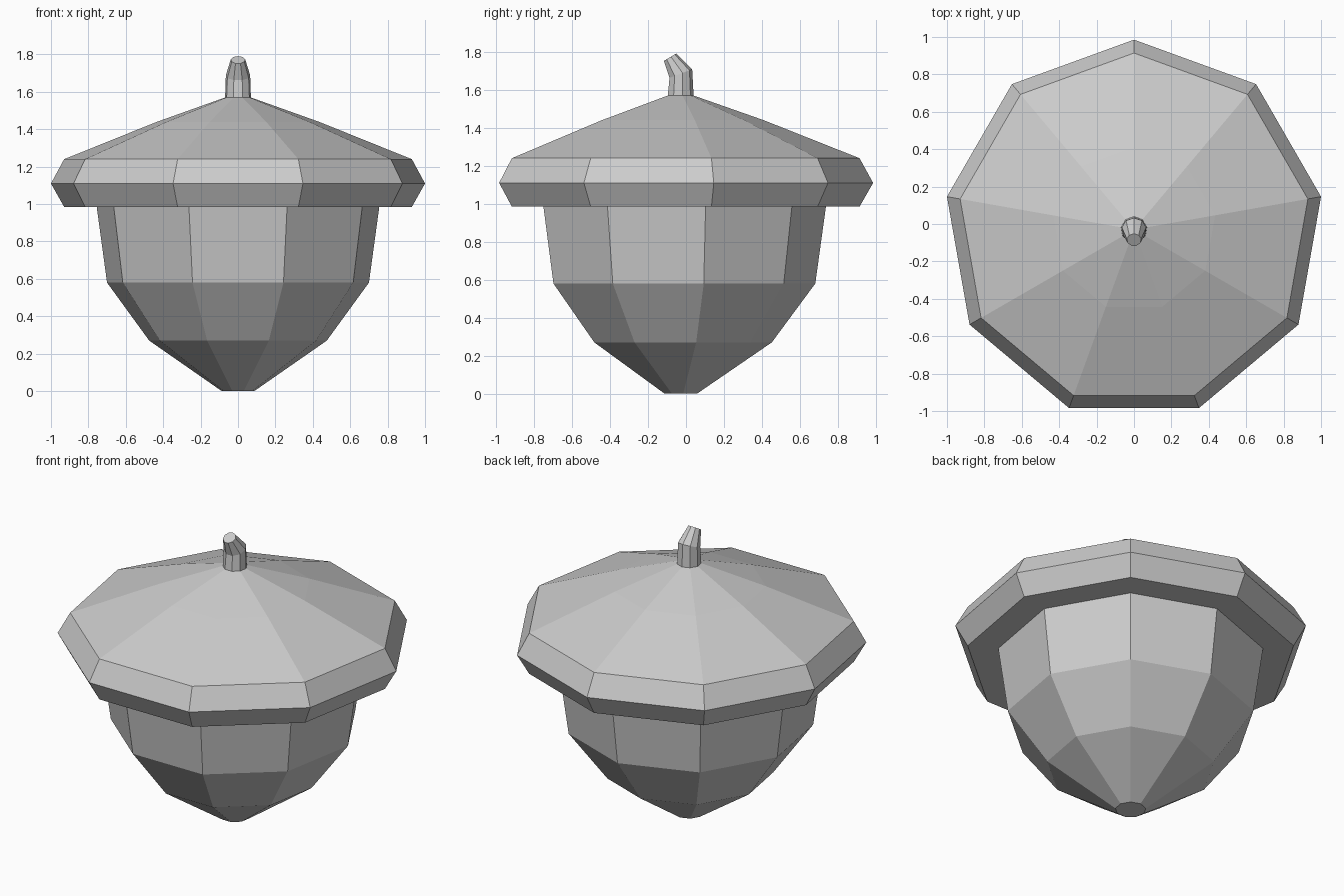
import bpy, bmesh
from math import sin, cos, radians, tau

if "Cube" in bpy.data.objects:
    bpy.data.objects.remove(bpy.data.objects["Cube"])

SIDES = 9
CY = -0.03  # the nonagon's axis sits slightly forward of the bounding centre


def loft(name, rings, close_ends=(True, True)):
    """Skin nine-sided rings given as (radius, y, z, forward tilt in degrees)."""
    bm = bmesh.new()
    loops = []
    for r, y, z, tilt in rings:
        t = radians(tilt)
        loop = []
        for i in range(SIDES):
            a = tau * i / SIDES
            u, v = r * sin(-a), r * cos(a)
            loop.append(bm.verts.new((u, y + v * cos(t), z + v * sin(t))))
        loops.append(loop)
    for low, high in zip(loops, loops[1:]):
        for i in range(SIDES):
            j = (i + 1) % SIDES
            bm.faces.new((low[i], low[j], high[j], high[i]))
    if close_ends[0]:
        bm.faces.new(loops[0])
    if close_ends[1]:
        bm.faces.new(loops[-1])
    bmesh.ops.recalc_face_normals(bm, faces=bm.faces)
    mesh = bpy.data.meshes.new(name)
    bm.to_mesh(mesh)
    bm.free()
    obj = bpy.data.objects.new(name, mesh)
    bpy.context.collection.objects.link(obj)
    return obj


# Nut body and overhanging cap as one continuous profile: (radius, height)
profile = [(0.088, 0), (0.482, 0.27), (0.711, 0.58), (0.767, 0.985),
           (0.944, 0.985), (1.0154, 1.11), (0.944, 1.24), (0.44, 1.44), (0.07, 1.57)]
loft("nut_and_cap", [(r, CY, z, 0) for r, z in profile], (True, False))

# Bent, tapering stem leaning to the front
loft("stem", [(0.07, CY, 1.57, 0), (0.066, -0.029, 1.685, 21), (0.039, -0.085, 1.771, 31)],
     (False, True))
